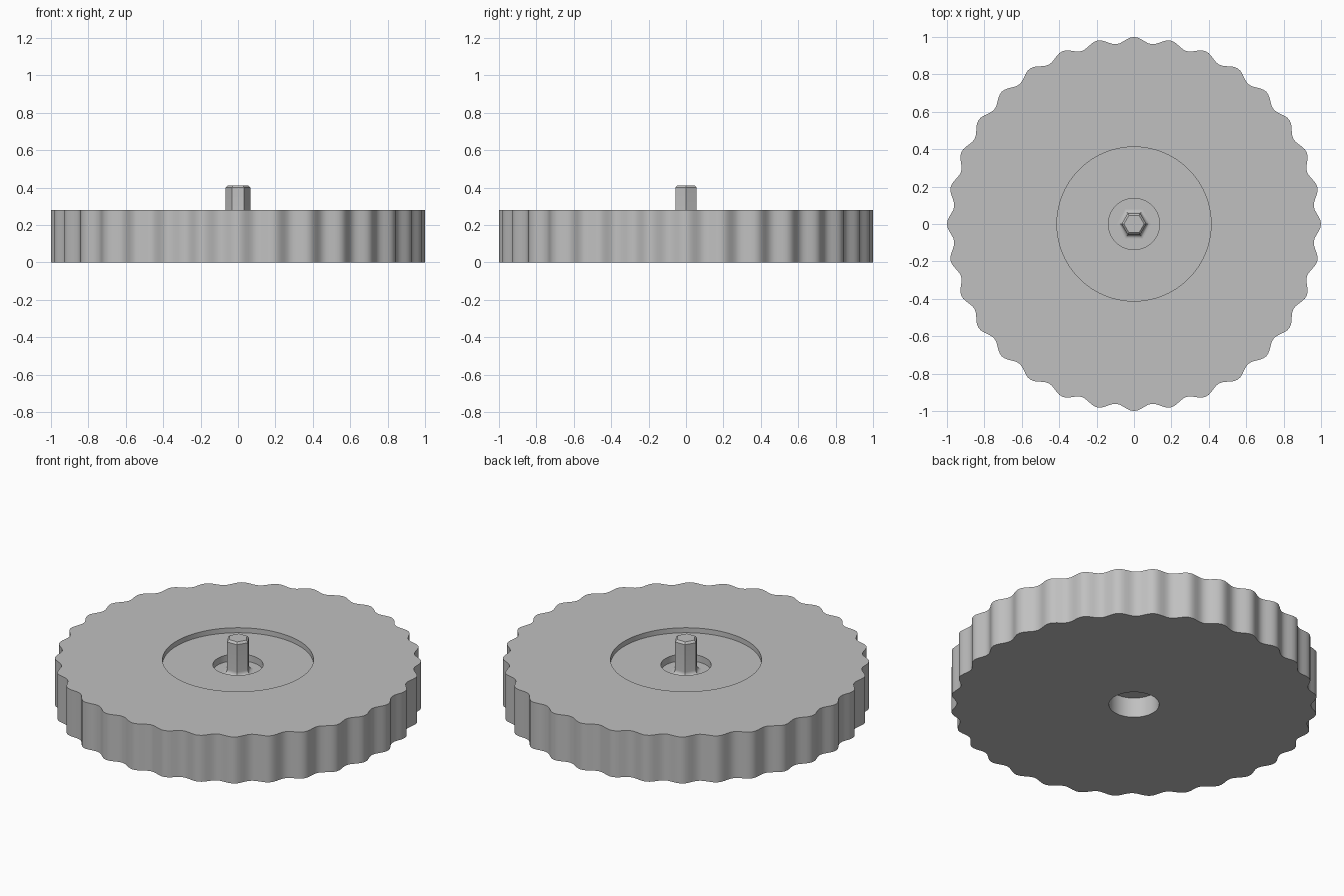
import bpy, bmesh
from math import cos, sin, pi, radians

cube = bpy.data.objects.get("Cube")
if cube:
    bpy.data.objects.remove(cube, do_unlink=True)

LOBES = 32
SEGMENTS = LOBES * 10

grey = bpy.data.materials.new("plain_grey")
grey.use_nodes = True
grey.diffuse_color = (0.53, 0.53, 0.53, 1)
grey.node_tree.nodes["Principled BSDF"].inputs["Base Color"].default_value = grey.diffuse_color


def circle(radius):
    return lambda a: radius


def scalloped(a):
    return 0.983 + 0.017 * cos(LOBES * a)


def loft(name, rings, sides, cap_start=True, sharp=30):
    """Skin a stack of (radius function, z) rings and cap the ends."""
    bm = bmesh.new()
    loops = []
    for radius, z in rings:
        angles = [2 * pi * i / sides for i in range(sides)]
        loops.append([bm.verts.new((radius(a) * cos(a), radius(a) * sin(a), z)) for a in angles])
    for low, high in zip(loops, loops[1:]):
        for i in range(sides):
            j = (i + 1) % sides
            bm.faces.new((low[i], low[j], high[j], high[i]))
    if cap_start:
        bm.faces.new(loops[0][::-1])
    bm.faces.new(loops[-1])
    mesh = bpy.data.meshes.new(name)
    bm.to_mesh(mesh)
    bm.free()
    mesh.materials.append(grey)
    obj = bpy.data.objects.new(name, mesh)
    bpy.context.collection.objects.link(obj)
    bpy.ops.object.select_all(action="DESELECT")
    obj.select_set(True)
    bpy.context.view_layer.objects.active = obj
    bpy.ops.object.shade_smooth_by_angle(angle=radians(sharp))
    return obj


# Scalloped wheel: blind hole below, stepped recess above
recess, bore = circle(0.412), circle(0.137)
loft("scalloped_wheel", [
    (bore, 0.12), (bore, 0), (scalloped, 0), (scalloped, 0.28),
    (recess, 0.28), (recess, 0.25), (bore, 0.25), (bore, 0.21),
], SEGMENTS)

# Hexagonal shaft: filleted foot, straight sides, chamfered tip
FLOOR, SHAFT, FILLET = 0.21, 0.066, 0.025
foot = []
for k in range(7):
    t = pi / 2 * k / 6
    foot.append((circle(SHAFT + FILLET * (1 - sin(t))), FLOOR + FILLET * (1 - cos(t))))
loft("hex_shaft", foot + [(circle(SHAFT), 0.4), (circle(0.054), 0.412)], 6, cap_start=False)
